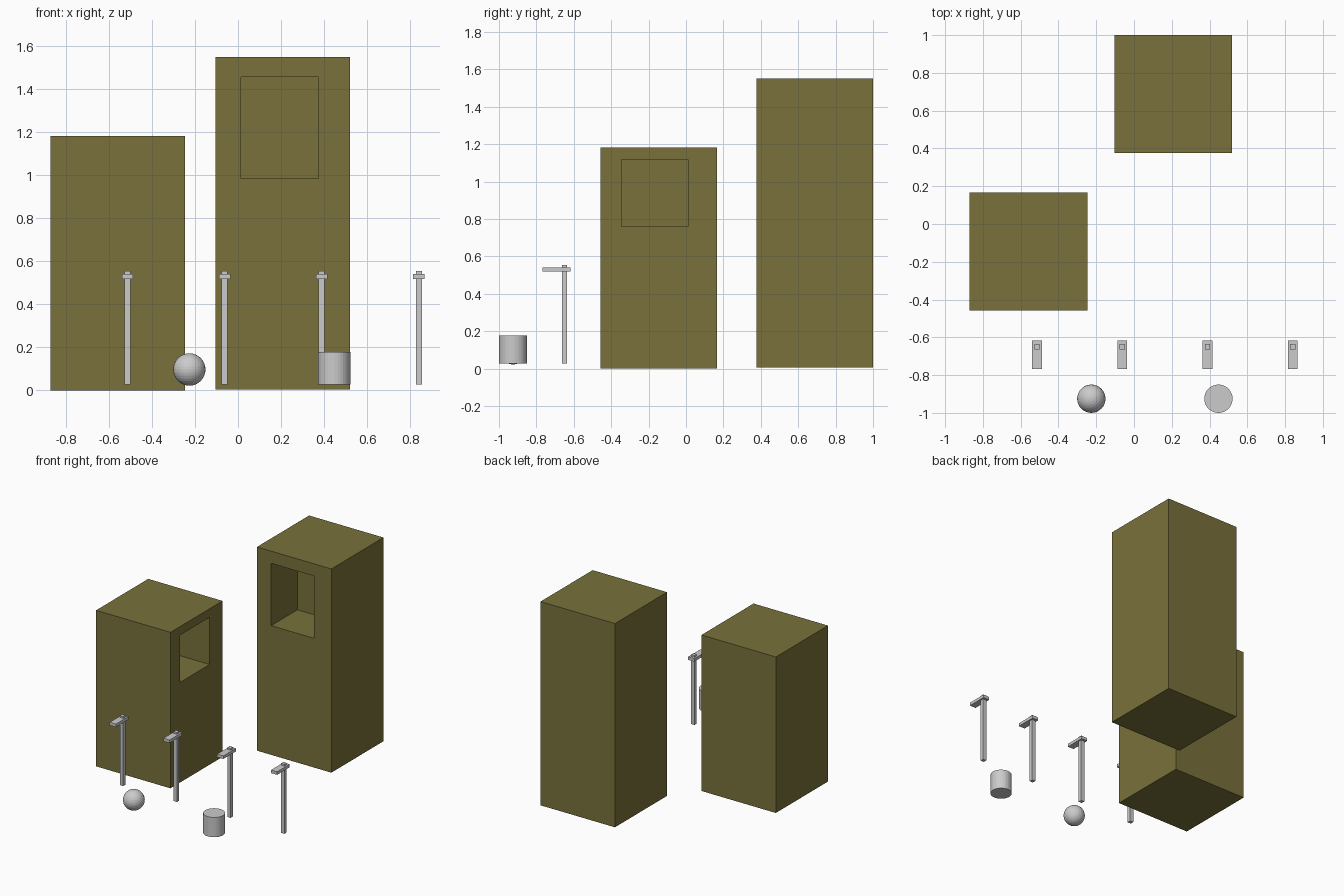
import bpy

if "Cube" in bpy.data.objects:
    bpy.data.objects.remove(bpy.data.objects["Cube"])

olive = bpy.data.materials.new("olive")
olive.diffuse_color = (0.19, 0.165, 0.043, 1)
olive.use_nodes = True
olive.node_tree.nodes["Principled BSDF"].inputs["Base Color"].default_value = olive.diffuse_color


def box(name, x, y, z):
    """Axis-aligned box from (min, max) ranges."""
    bpy.ops.mesh.primitive_cube_add(size=1)
    ob = bpy.context.object
    ob.name = name
    for v in ob.data.vertices:
        v.co = [(r[0] + r[1]) / 2 + c * (r[1] - r[0]) for r, c in zip((x, y, z), v.co)]
    return ob


def tower(name, body, recess):
    """Olive tower with a recess cut into one side."""
    ob = box(name, *body)
    ob.data.materials.append(olive)
    cutter = box(name + "_cutter", *recess)
    cutter.data.materials.append(olive)
    cutter.hide_render = True
    mod = ob.modifiers.new("recess", 'BOOLEAN')
    mod.operation = 'DIFFERENCE'
    mod.solver = 'EXACT'
    mod.object = cutter
    bpy.context.view_layer.objects.active = ob
    bpy.ops.object.modifier_apply(modifier=mod.name)
    bpy.data.objects.remove(cutter, do_unlink=True)


# Towers: the short one opens to the right, the tall one to the front
tower("short_tower",
      ((-0.87, -0.246), (-0.458, 0.166), (0.0, 1.183)),
      ((-0.558, -0.1), (-0.345, 0.011), (0.76, 1.117)))
tower("tall_tower",
      ((-0.104, 0.52), (0.376, 1.0), (0.005, 1.55)),
      ((0.015, 0.373), (0.2, 0.69), (0.985, 1.457)))

# Row of posts with cantilevered arms
for i in range(4):
    x = -0.513 + 0.451 * i
    box(f"post_{i + 1}", (x - 0.014, x + 0.014), (-0.664, -0.636), (0.028, 0.555))
    box(f"post_arm_{i + 1}", (x - 0.026, x + 0.026), (-0.768, -0.618), (0.518, 0.541))

# Ball and drum in front of the posts
bpy.ops.mesh.primitive_uv_sphere_add(segments=32, ring_count=16, radius=0.075,
                                     location=(-0.226, -0.925, 0.097))
bpy.context.object.name = "ball"
bpy.ops.mesh.primitive_cylinder_add(vertices=32, radius=0.075, depth=0.15,
                                    location=(0.447, -0.925, 0.103))
bpy.context.object.name = "drum"
